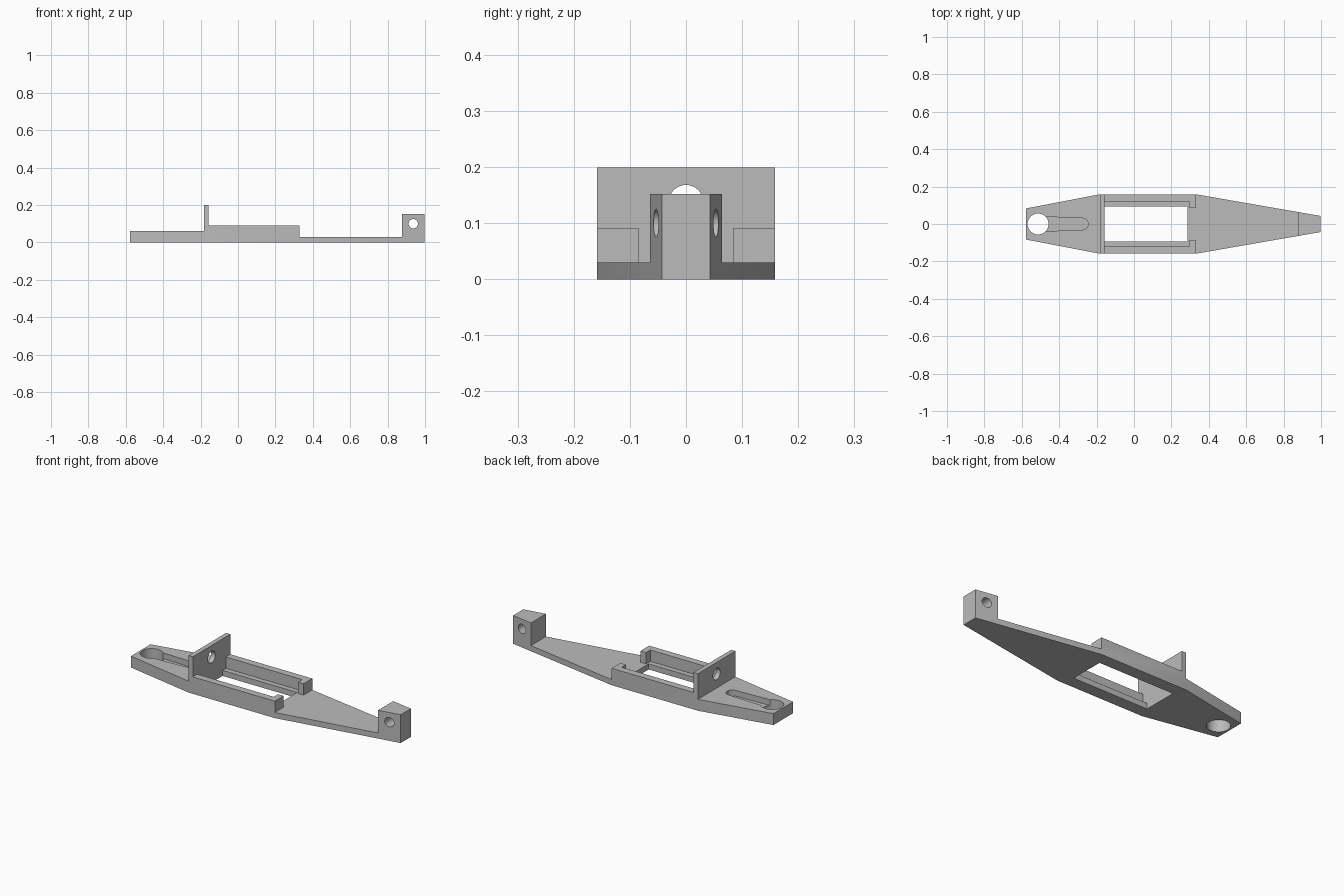
import bpy
from math import cos, sin, pi
from mathutils import Vector

cube = bpy.data.objects.get("Cube")
if cube:
    bpy.data.objects.remove(cube, do_unlink=True)

grey = bpy.data.materials.new("plain_grey")
grey.use_nodes = True
grey.diffuse_color = (0.5, 0.5, 0.5, 1)
grey.node_tree.nodes["Principled BSDF"].inputs["Base Color"].default_value = (0.5, 0.5, 0.5, 1)


def prism(name, outline, low, high, axis="z"):
    """Extrude a closed 2D outline between two levels along an axis."""
    place = {"x": lambda a, b, h: (h, a, b),
             "y": lambda a, b, h: (a, h, b),
             "z": lambda a, b, h: (a, b, h)}[axis]
    n = len(outline)
    verts = [place(a, b, h) for h in (low, high) for a, b in outline]
    faces = [list(range(n))[::-1], list(range(n, 2 * n))]
    faces += [[i, (i + 1) % n, n + (i + 1) % n, n + i] for i in range(n)]
    if axis == "y":
        faces = [f[::-1] for f in faces]
    mesh = bpy.data.meshes.new(name)
    mesh.from_pydata(verts, [], faces)
    mesh.materials.append(grey)
    obj = bpy.data.objects.new(name, mesh)
    bpy.context.collection.objects.link(obj)
    return obj


def arc(a, b, radius, start=0, end=2 * pi, steps=40):
    return [(a + radius * cos(start + (end - start) * i / steps),
             b + radius * sin(start + (end - start) * i / steps)) for i in range(steps)]


def rect(a0, a1, half):
    return [(a0, -half), (a1, -half), (a1, half), (a0, half)]


def combine(target, tool, operation="DIFFERENCE"):
    """Apply a boolean and discard the helper solid."""
    tool.hide_render = True
    mod = target.modifiers.new(operation.title(), "BOOLEAN")
    mod.operation, mod.solver, mod.object = operation, "EXACT", tool
    bpy.ops.object.select_all(action="DESELECT")
    bpy.context.view_layer.objects.active = target
    target.select_set(True)
    bpy.ops.object.modifier_apply(modifier=mod.name)
    bpy.data.objects.remove(tool, do_unlink=True)


# Key stations along the length
TAIL, PLATE, PLATE_END, RAIL_END, BLOCK, TIP = -0.578, -0.182, -0.157, 0.33, 0.877, 0.997
BASE = 0.03

# Stepped side profile trimmed by the tapered plan outline
profile = [(TAIL, 0), (TIP, 0), (TIP, 0.152), (BLOCK, 0.152), (BLOCK, BASE),
           (RAIL_END, BASE), (RAIL_END, 0.091), (PLATE_END, 0.091),
           (PLATE_END, 0.199), (PLATE, 0.199), (PLATE, 0.061), (TAIL, 0.061)]
half_plan = [(TAIL, -0.083), (PLATE, -0.159), (RAIL_END, -0.159), (TIP, -0.043)]
plan = half_plan + [(x, -y) for x, y in reversed(half_plan)]
body = prism("mounting_bracket", profile, -0.25, 0.25, "y")
combine(body, prism("plan_trim", plan, -0.1, 0.4), "INTERSECT")

# Recess between the rails, the gap between the end hooks, and the open window
combine(body, prism("rail_recess", rect(PLATE_END, 0.297, 0.121), BASE, 0.15))
combine(body, prism("hook_gap", rect(0.25, 0.36, 0.085), BASE, 0.15))
combine(body, prism("window", rect(PLATE_END, 0.287, 0.093), -0.1, 0.15))

# Tail: shallow tapered slot running into a through hole
slot = [(-0.513, -0.038), (-0.46, -0.038)] + arc(-0.276, 0, 0.031, -pi / 2, pi / 2, 20)
slot += [(-0.276, 0.031), (-0.46, 0.038), (-0.513, 0.038)]
combine(body, prism("slot", slot, BASE, 0.15))
combine(body, prism("tail_hole", arc(-0.513, 0, 0.056), -0.1, 0.15))

# Round holes through the upright plate and the end block
combine(body, prism("plate_hole", arc(0, 0.137, 0.031), -0.25, -0.1, "x"))
combine(body, prism("block_hole", arc(0.937, 0.1, 0.025), -0.2, 0.2, "y"))

bpy.ops.object.shade_smooth_by_angle(angle=0.5)
